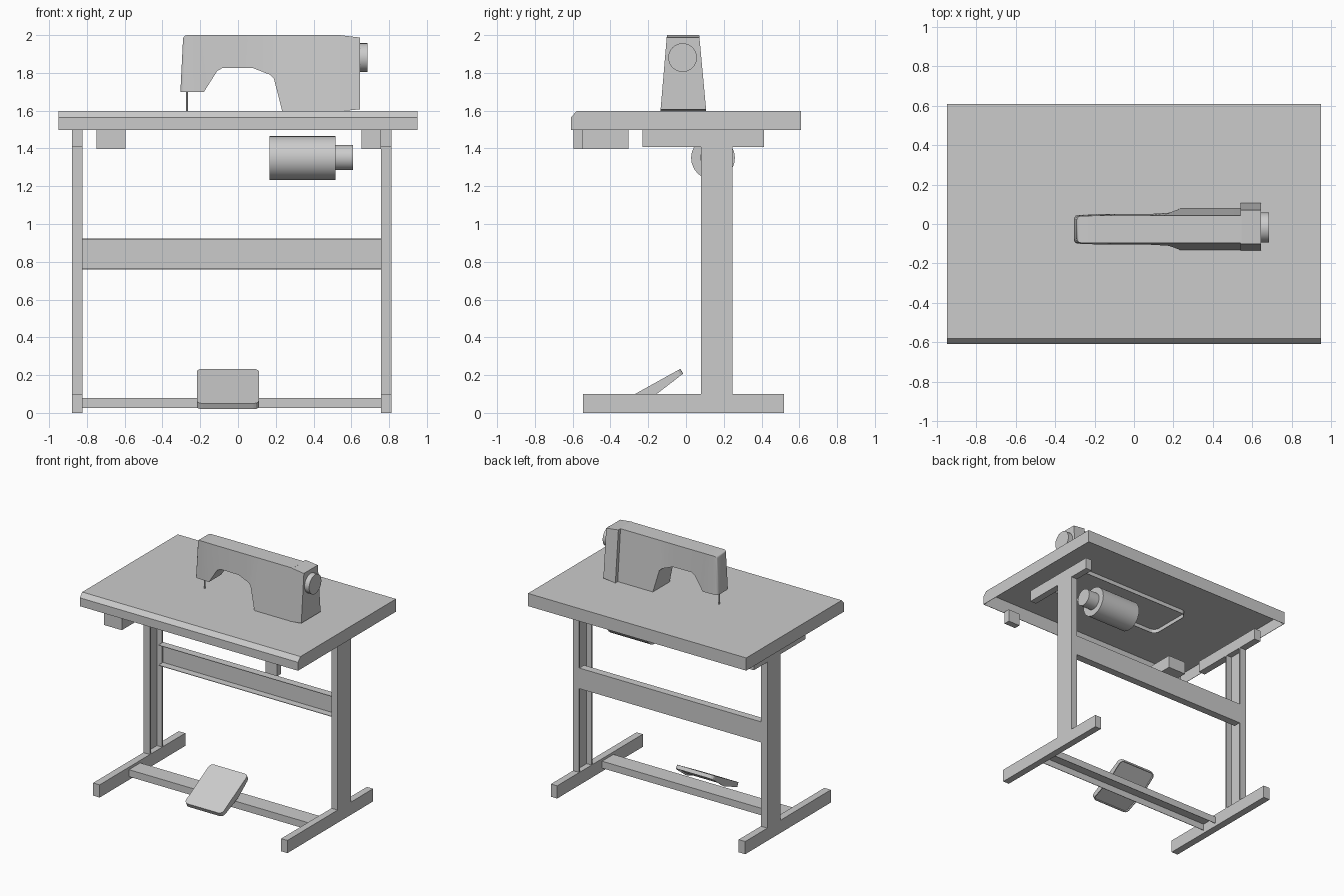
import bpy, bmesh, math

if "Cube" in bpy.data.objects:
    bpy.data.objects.remove(bpy.data.objects["Cube"])


def finish(name, bm, smooth=False):
    bmesh.ops.recalc_face_normals(bm, faces=bm.faces)
    me = bpy.data.meshes.new(name)
    bm.to_mesh(me)
    bm.free()
    ob = bpy.data.objects.new(name, me)
    bpy.context.collection.objects.link(ob)
    if smooth:
        bpy.ops.object.select_all(action='DESELECT')
        bpy.context.view_layer.objects.active = ob
        ob.select_set(True)
        bpy.ops.object.shade_smooth_by_angle(angle=math.radians(30))
    return ob


def place(axis, u, v, t):
    return {'x': (t, u, v), 'y': (u, t, v), 'z': (u, v, t)}[axis]


def prism_bm(pts, axis, a, b):
    """Extrude a 2D outline along an axis from a to b."""
    bm = bmesh.new()
    lo = [bm.verts.new(place(axis, u, v, a)) for u, v in pts]
    hi = [bm.verts.new(place(axis, u, v, b)) for u, v in pts]
    bm.faces.new(lo)
    bm.faces.new(hi[::-1])
    n = len(pts)
    for i in range(n):
        j = (i + 1) % n
        bm.faces.new((lo[i], lo[j], hi[j], hi[i]))
    bmesh.ops.recalc_face_normals(bm, faces=bm.faces)
    bm.normal_update()
    return bm


def prism(name, pts, axis, a, b, smooth=False):
    return finish(name, prism_bm(pts, axis, a, b), smooth)


def box(name, x0, x1, y0, y1, z0, z1):
    return prism(name, [(x0, y0), (x1, y0), (x1, y1), (x0, y1)], 'z', z0, z1)


def hollow(bm, wall, depth, limit):
    """Sink the downward faces inwards, leaving a thin rim."""
    under = [f for f in bm.faces if f.normal.z < limit]
    bmesh.ops.inset_region(bm, faces=under, thickness=wall)
    bmesh.ops.inset_region(bm, faces=under, thickness=.0005, depth=-depth)


def circle(cu, cv, r, n):
    return [(cu + r * math.cos(2 * math.pi * i / n),
             cv + r * math.sin(2 * math.pi * i / n)) for i in range(n)]


def round_rect(x0, x1, y0, y1, r, n=5):
    pts = []
    for k, (cx, cy) in enumerate([(x1 - r, y1 - r), (x0 + r, y1 - r),
                                  (x0 + r, y0 + r), (x1 - r, y0 + r)]):
        for i in range(n + 1):
            a = math.pi / 2 * (k + i / n)
            pts.append((cx + r * math.cos(a), cy + r * math.sin(a)))
    return pts


# Table top: chamfered front edge, hollow underneath
bm = prism_bm([(-.61, 1.497), (.608, 1.497), (.608, 1.597), (-.58, 1.597), (-.61, 1.563)],
              'x', -.95, .95)
hollow(bm, .004, .09, -.9)
for v in bm.verts:  # keep the inner skirt inside the front chamfer
    if v.co.y < -.6 and 1.57 < v.co.z < 1.595:
        v.co.y = -.585
finish('table_top', bm)

# Machine bed: shallow tray let into the table top
bm = prism_bm(round_rect(-.38, .645, -.21, .16, .05), 'z', 1.555, 1.597)
hollow(bm, .004, .03, -.9)
finish('machine_bed', bm)

# Side frames: foot, inward-facing channel leg, top bracket
T = .012
for side, xo, xi in (('left', -.88, -.823), ('right', .812, .758)):
    s = T if xi > xo else -T
    box(side + '_foot', min(xo, xi), max(xo, xi), -.545, .52, 0, .10)
    box(side + '_bracket', min(xo, xi), max(xo, xi), -.23, .413, 1.407, 1.497)
    prism(side + '_leg', [(xo, .08), (xi, .08), (xi, .08 + T), (xo + s, .08 + T),
                          (xo + s, .245 - T), (xi, .245 - T), (xi, .245), (xo, .245)],
          'z', .10, 1.407)

# Crossbar (channel open to the front) and bottom bar (channel open below)
S = .004
prism('crossbar', [(.245, .76), (.245, .922), (.185, .922), (.185, .922 - S), (.245 - S, .922 - S),
                   (.245 - S, .76 + S), (.185, .76 + S), (.185, .76)], 'x', -.823, .758)
prism('bottom_bar', [(-.18, .025), (-.18, .08), (-.04, .08), (-.04, .025), (-.04 - S, .025),
                     (-.04 - S, .08 - S), (-.18 + S, .08 - S), (-.18 + S, .025)],
      'x', -.823, .758)

# Small boxes under the front edge
box('drawer', -.75, -.595, -.595, -.305, 1.397, 1.497)
box('switch_box', .655, .758, -.595, -.545, 1.397, 1.497)

# Foot pedal: tilted wedge with rounded corners and hollow underside
bm = prism_bm([(-.36, .05), (-.03, .233), (-.015, .208), (-.155, .10), (-.345, .02)],
              'x', -.218, .111)
bmesh.ops.bevel(bm, geom=[e for e in bm.edges if e.calc_length() < .05], offset=.03,
                segments=3, profile=.5, affect='EDGES')
bm.normal_update()
hollow(bm, .006, .012, -.55)
finish('pedal', bm)

# Motor under the table
prism('motor', circle(.143, 1.35, .116, 24), 'x', .168, .515, True)
prism('motor_pulley', circle(.143, 1.352, .067, 24), 'x', .515, .61, True)

# Machine head: columns of (top x, bottom x, bottom z, top and bottom half width)
columns = [(-.29, -.305, 1.70, .068, .072), (-.2, -.18, 1.70, .069, .077),
           (-.13, -.11, 1.81, .07, .077), (-.08, -.08, 1.827, .07, .077),
           (.08, .08, 1.825, .07, .078), (.15, .17, 1.79, .07, .083),
           (.2, .19, 1.77, .07, .088), (.25, .235, 1.594, .07, .105),
           (.545, .545, 1.594, .07, .105)]
YC = -.027
bm = bmesh.new()
rings = [[bm.verts.new(p) for p in ((xt, YC - wt, 2), (xt, YC + wt, 2),
                                    (xb, YC + wb, zb), (xb, YC - wb, zb))]
         for xt, xb, zb, wt, wb in columns]
for a, b in zip(rings, rings[1:]):
    for i in range(4):
        j = (i + 1) % 4
        bm.faces.new((a[i], a[j], b[j], b[i]))
end = bm.faces.new(rings[0])
bm.faces.new(rings[-1][::-1])
bmesh.ops.recalc_face_normals(bm, faces=bm.faces)
low = set(rings[0][2:])
bmesh.ops.bevel(bm, geom=[e for e in end.edges if set(e.verts) != low], offset=.02,
                segments=3, profile=.5, affect='EDGES')
finish('machine_head', bm, True)

# End cap: tapered block, slightly wider than the head, top sloping outwards
bm = prism_bm([(.54, 1.597), (.645, 1.607), (.645, 1.987), (.54, 2.0)], 'y', -.135, .107)
for v in bm.verts:
    t = (v.co.z - 1.6) / .4
    v.co.y += (.034 if v.co.y < 0 else -.037) * t
finish('end_cap', bm)

# Hand wheel and needle
prism('hand_wheel', circle(-.018, 1.881, .076, 32), 'x', .64, .685, True)
prism('needle', circle(-.27, -.027, .006, 8), 'z', 1.597, 1.72, True)
